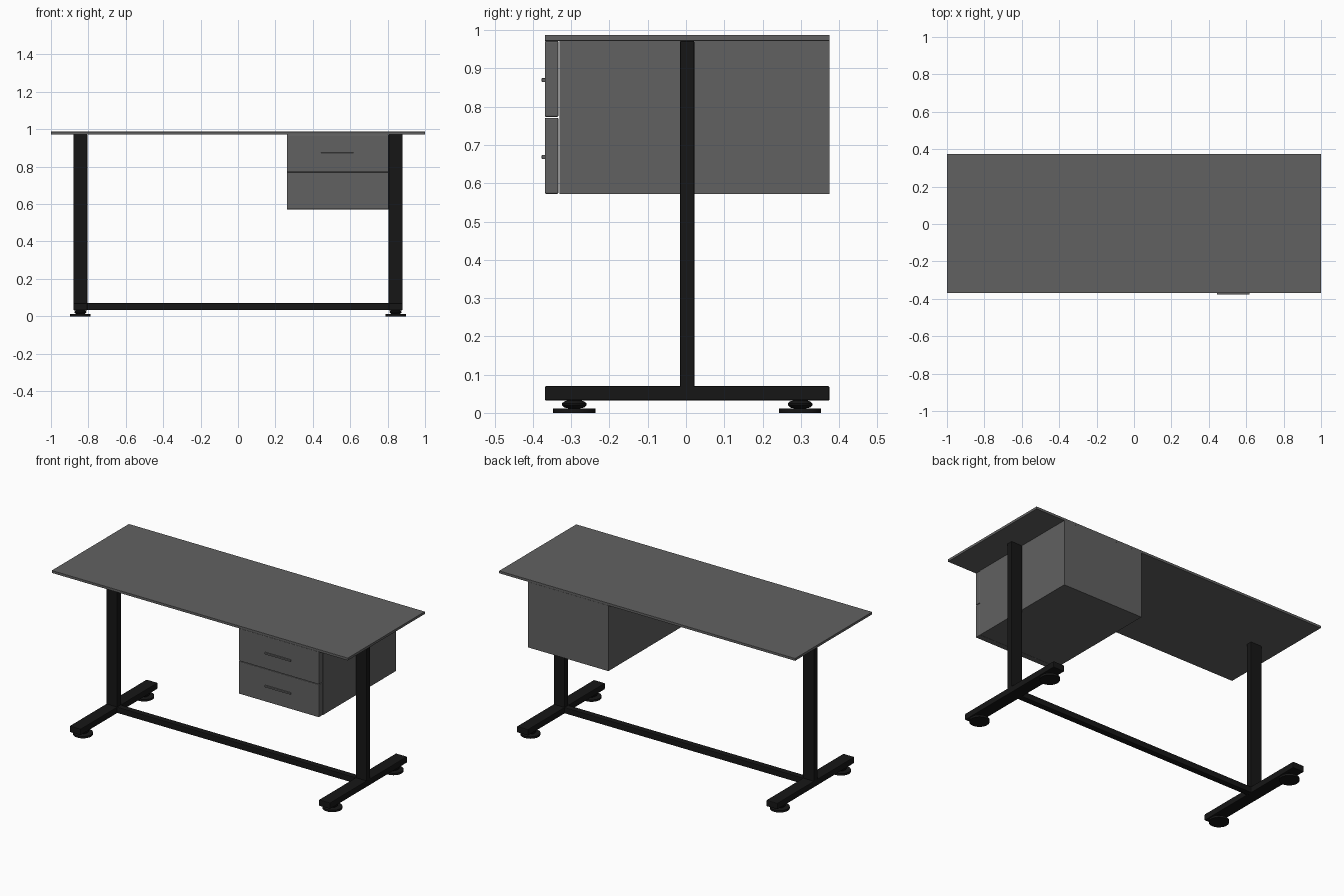
import bpy
import bmesh
from mathutils import Matrix

if "Cube" in bpy.data.objects:
    bpy.data.objects.remove(bpy.data.objects["Cube"])


def material(name, value):
    m = bpy.data.materials.new(name)
    m.diffuse_color = (value, value, value, 1)
    m.use_nodes = True
    m.node_tree.nodes["Principled BSDF"].inputs["Base Color"].default_value = m.diffuse_color
    return m


GREY = material("grey_laminate", 0.12)
BLACK = material("black_metal", 0.008)


def finish(bm, name, mat):
    me = bpy.data.meshes.new(name)
    bm.to_mesh(me)
    bm.free()
    ob = bpy.data.objects.new(name, me)
    bpy.context.collection.objects.link(ob)
    me.materials.append(mat)
    return ob


def box(name, xs, ys, zs, mat, bevel=0.0):
    bm = bmesh.new()
    bmesh.ops.create_cube(bm, size=1)
    spans = (xs, ys, zs)
    for v in bm.verts:
        v.co = [a + (c + 0.5) * (b - a) for c, (a, b) in zip(v.co, spans)]
    ob = finish(bm, name, mat)
    if bevel:
        mod = ob.modifiers.new("bevel", 'BEVEL')
        mod.width = bevel
        mod.segments = 2
    return ob


def lathe(name, profile, loc, mat, sides=32):
    # stacked rings of (radius, z), capped at both ends
    bm = bmesh.new()
    rings = []
    for r, z in profile:
        ring = bmesh.ops.create_circle(bm, segments=sides, radius=r,
                                       matrix=Matrix.Translation((0, 0, z)))
        rings.append(ring["verts"])
    for a, b in zip(rings, rings[1:]):
        for i in range(sides):
            j = (i + 1) % sides
            bm.faces.new((a[i], a[j], b[j], b[i]))
    bm.faces.new(rings[0])
    bm.faces.new(rings[-1])
    bmesh.ops.recalc_face_normals(bm, faces=bm.faces)
    ob = finish(bm, name, mat)
    ob.location = loc
    bpy.ops.object.select_all(action='DESELECT')
    ob.select_set(True)
    bpy.context.view_layer.objects.active = ob
    bpy.ops.object.shade_smooth_by_angle(angle=0.6)
    return ob


MID = 0.003              # y centre of the frame
FRONT, BACK = -0.369, 0.375

# Desk top
box("desk_top", (-1, 1), (FRONT, BACK), (0.972, 0.987), GREY, 0.001)

# Side frames: upright, foot bar and two levelling feet each
FOOT = [(0.055, 0.0), (0.055, 0.012), (0.016, 0.012), (0.026, 0.014),
        (0.032, 0.020), (0.032, 0.025), (0.026, 0.030), (0.016, 0.033)]
for side, s in (("left", -1), ("right", 1)):
    xs = sorted((s * 0.805, s * 0.88))
    box(side + "_upright", xs, (MID - 0.019, MID + 0.019), (0.06, 0.972), BLACK, 0.004)
    box(side + "_foot_bar", xs, (FRONT, BACK), (0.032, 0.070), BLACK, 0.004)
    for end, y in (("front", -0.292), ("back", 0.298)):
        lathe(f"{side}_{end}_levelling_foot", FOOT, (s * 0.8425, y, 0), BLACK)

# Stretcher between the feet
box("stretcher", (-0.81, 0.81), (MID - 0.019, MID + 0.019), (0.033, 0.070), BLACK, 0.004)

# Drawer cabinet with two fronts and bar handles
X0, X1 = 0.262, 0.805
box("drawer_cabinet", (X0, X1), (-0.331, BACK), (0.572, 0.972), GREY)
for name, z0, z1 in (("lower", 0.572, 0.771), ("upper", 0.773, 0.972)):
    box(name + "_drawer_front", (X0, X1), (FRONT, -0.333), (z0, z1), GREY, 0.004)
    zm = (z0 + z1) / 2 - 0.003
    box(name + "_drawer_handle", (0.443, 0.618), (-0.377, FRONT + 0.002),
        (zm - 0.005, zm + 0.005), GREY, 0.001)
